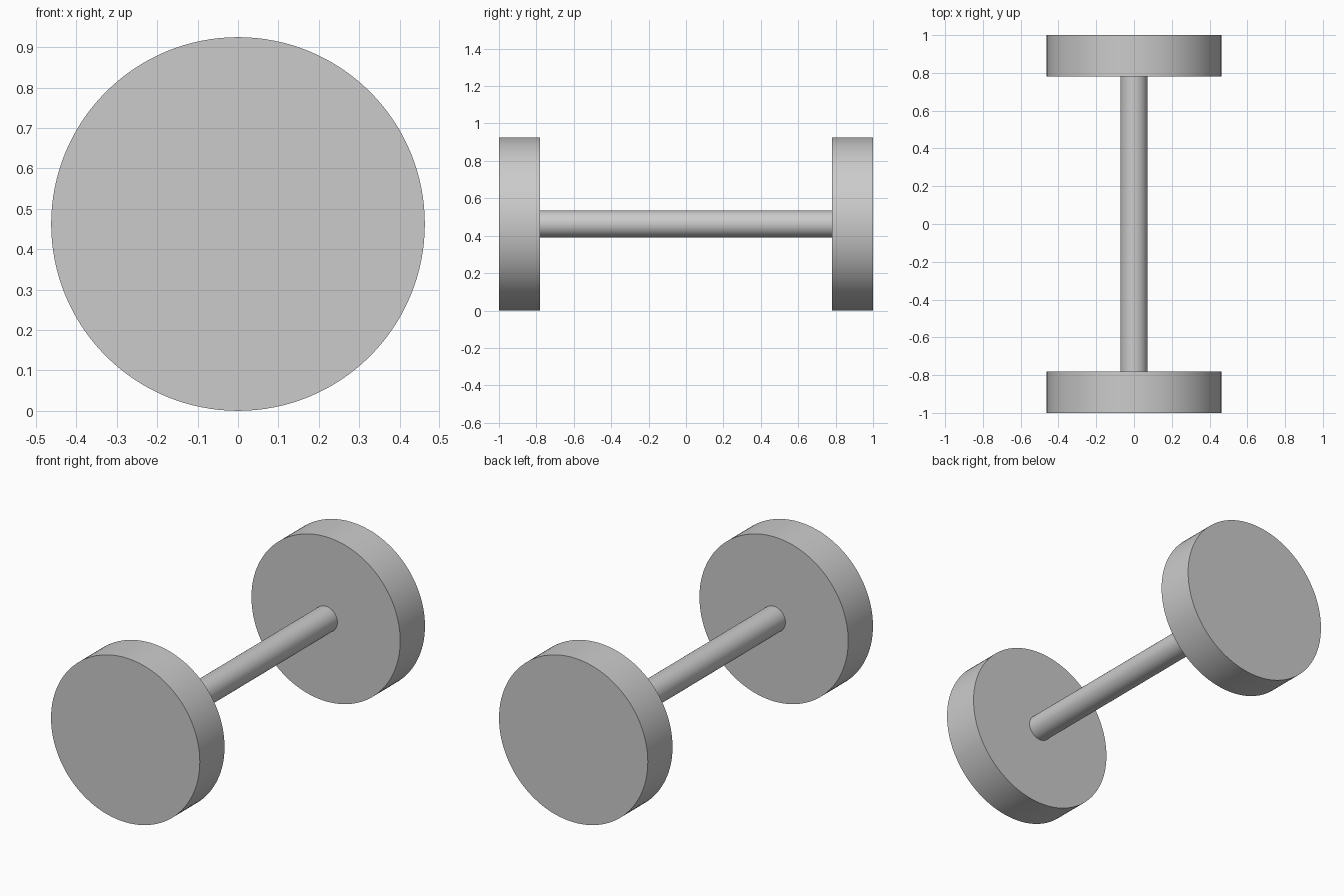
import bpy
import math

cube = bpy.data.objects.get("Cube")
if cube:
    bpy.data.objects.remove(cube, do_unlink=True)

RADIUS = 0.4625      # end weights
BAR_RADIUS = 0.072
INNER = 0.78         # inner face of each weight
OUTER = 1.0

# One plain grey for everything
grey = bpy.data.materials.new("light grey")
grey.use_nodes = True
colour = (0.6, 0.6, 0.6, 1)
grey.diffuse_color = colour
grey.node_tree.nodes["Principled BSDF"].inputs["Base Color"].default_value = colour


def cylinder_along_y(name, radius, y_start, y_end, sides):
    bpy.ops.mesh.primitive_cylinder_add(
        vertices=sides, radius=radius, depth=y_end - y_start,
        location=(0, (y_start + y_end) / 2, RADIUS),
        rotation=(math.pi / 2, 0, 0))
    obj = bpy.context.object
    obj.name = obj.data.name = name
    obj.data.materials.append(grey)
    bpy.ops.object.transform_apply(location=False, rotation=True, scale=True)
    bpy.ops.object.shade_smooth_by_angle(angle=math.radians(30))
    return obj


# Round weights at both ends, joined by the bar
cylinder_along_y("front_weight", RADIUS, -OUTER, -INNER, 128)
cylinder_along_y("back_weight", RADIUS, INNER, OUTER, 128)
cylinder_along_y("handle_bar", BAR_RADIUS, -INNER, INNER, 64)
